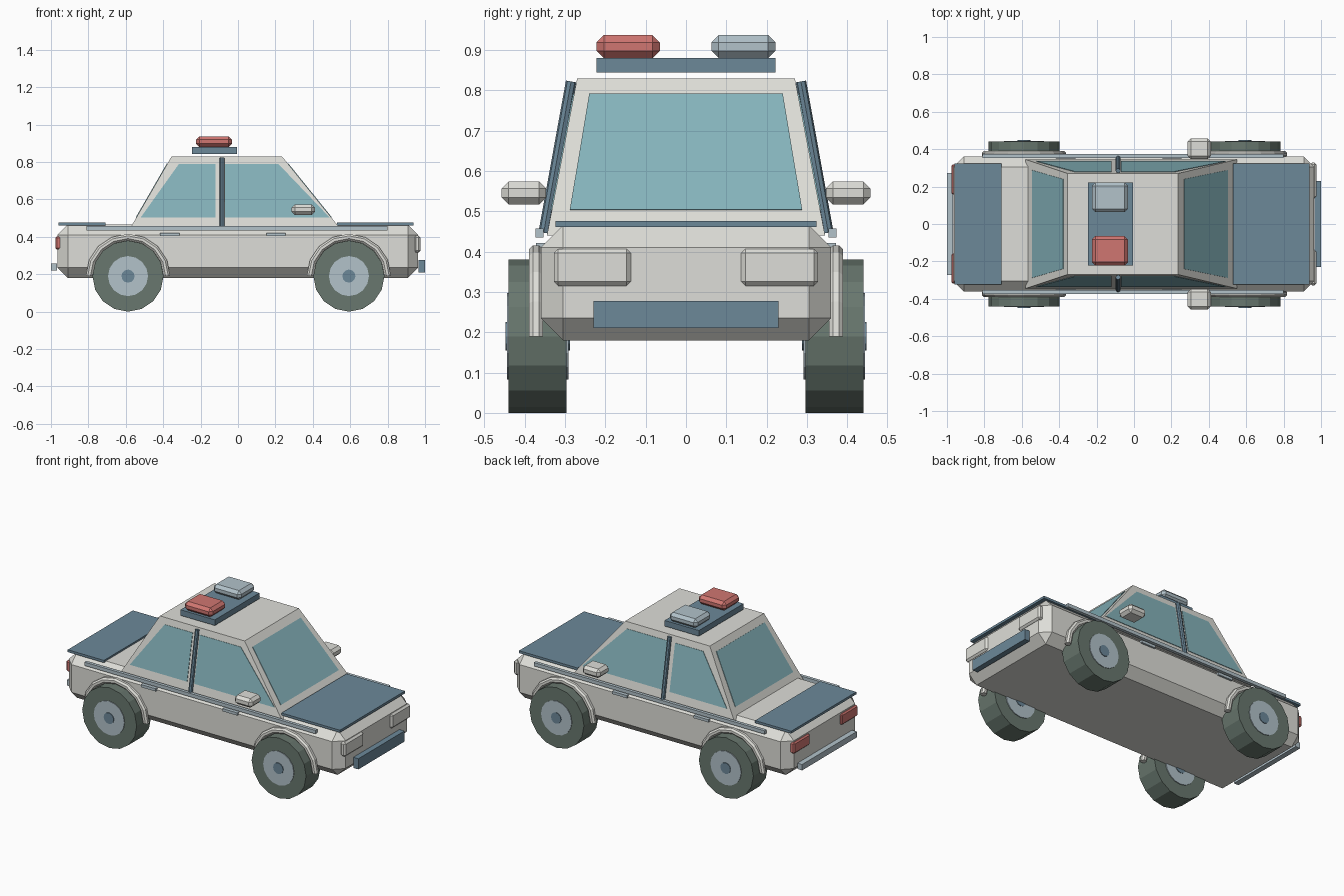
import bpy, bmesh, math
from mathutils import Vector, Matrix

if "Cube" in bpy.data.objects:
    bpy.data.objects.remove(bpy.data.objects["Cube"])


def material(name, r, g, b):
    lin = lambda c: ((c / 255 + 0.055) / 1.055) ** 2.4
    m = bpy.data.materials.new(name)
    m.diffuse_color = (lin(r), lin(g), lin(b), 1)
    m.use_nodes = True
    m.node_tree.nodes["Principled BSDF"].inputs["Base Color"].default_value = m.diffuse_color
    return m


WHITE = material("warm white", 222, 222, 216)
BLUE = material("slate blue", 108, 136, 153)
PALE = material("pale blue grey", 178, 194, 202)
GLASS = material("teal glass", 134, 180, 188)
RED = material("signal red", 208, 118, 113)
RUBBER = material("tyre rubber", 104, 119, 110)


def finish(name, bm, mat):
    bmesh.ops.recalc_face_normals(bm, faces=bm.faces[:])
    me = bpy.data.meshes.new(name)
    bm.to_mesh(me)
    bm.free()
    me.materials.append(mat)
    ob = bpy.data.objects.new(name, me)
    bpy.context.collection.objects.link(ob)
    return ob


def box(name, x, y, z, mat, bevel=0):
    """Box from (min, max) ranges, with optional chamfered edges."""
    bm = bmesh.new()
    bmesh.ops.create_cube(bm, size=1)
    for v in bm.verts:
        v.co = [r[0] if c < 0 else r[1] for c, r in zip(v.co, (x, y, z))]
    if bevel:
        bmesh.ops.bevel(bm, geom=bm.edges[:], offset=bevel, segments=1,
                        affect='EDGES', profile=0.5)
    return finish(name, bm, mat)


def rod(name, a, b, radius, sides, mat):
    """Straight low-poly cylinder between two points."""
    a, b = Vector(a), Vector(b)
    rot = Vector((0, 0, 1)).rotation_difference(b - a).to_matrix().to_4x4()
    bm = bmesh.new()
    bmesh.ops.create_cone(bm, cap_ends=True, segments=sides, radius1=radius,
                          radius2=radius, depth=(b - a).length,
                          matrix=Matrix.Translation((a + b) / 2) @ rot)
    return finish(name, bm, mat)


def plate(name, pts, mat, half=0.003):
    """Thin plate straddling a flat outline."""
    pts = [Vector(p) for p in pts]
    n = (pts[1] - pts[0]).cross(pts[2] - pts[0]).normalized() * half
    bm = bmesh.new()
    lo = [bm.verts.new(p - n) for p in pts]
    hi = [bm.verts.new(p + n) for p in pts]
    bm.faces.new(lo)
    bm.faces.new(hi)
    for i in range(len(pts)):
        j = (i + 1) % len(pts)
        bm.faces.new((lo[i], lo[j], hi[j], hi[i]))
    return finish(name, bm, mat)


def arch(name, cx, cy, cz, major, minor, mat):
    """Half ring over a wheel with an octagonal section."""
    bm = bmesh.new()
    rings = []
    for i in range(9):
        a = math.pi * i / 8
        ring = []
        for k in range(8):
            t = math.tau * (k + 0.5) / 8
            r = major + minor * math.cos(t)
            ring.append(bm.verts.new((cx + r * math.cos(a), cy + minor * math.sin(t),
                                      cz + r * math.sin(a))))
        rings.append(ring)
    for p, q in zip(rings, rings[1:]):
        for k in range(8):
            bm.faces.new((p[k], p[(k + 1) % 8], q[(k + 1) % 8], q[k]))
    bm.faces.new(rings[0])
    bm.faces.new(rings[-1])
    return finish(name, bm, mat)


# lower body
box("body", (-0.965, 0.963), (-0.36, 0.36), (0.18, 0.465), WHITE, 0.055)

# cabin: sloped on all four sides
Z0, Z1 = 0.44, 0.83
cabin = box("cabin", (-0.58, 0.55), (-0.345, 0.345), (Z0, Z1), WHITE)
for v in cabin.data.vertices:
    if v.co.z > 0.6:
        v.co.x = -0.355 if v.co.x < 0 else 0.235
        v.co.y = math.copysign(0.27, v.co.y)


def slope(bottom, top, z):
    return bottom + (top - bottom) * (z - Z0) / (Z1 - Z0)


# windscreen and rear window
LOW, HIGH = 0.503, 0.79
for name, b, t in (("windscreen", 0.55, 0.235), ("rear_window", -0.58, -0.355)):
    xl, xh = slope(b, t, LOW), slope(b, t, HIGH)
    plate(name, [(xl, -0.288, LOW), (xl, 0.288, LOW),
                 (xh, 0.24, HIGH), (xh, -0.24, HIGH)], GLASS)

for s, side in ((-1, "right"), (1, "left")):
    # side windows and the post between them
    yl, yh = s * slope(0.345, 0.27, LOW), s * slope(0.345, 0.27, HIGH)
    for name, a, b, c, d in (("rear_side_window", -0.52, -0.12, -0.12, -0.315),
                             ("front_side_window", -0.07, 0.49, 0.215, -0.07)):
        plate(f"{name}_{side}", [(a, yl, LOW), (b, yl, LOW),
                                 (c, yh, HIGH), (d, yh, HIGH)], GLASS)
    rod(f"door_post_{side}", (-0.085, s * 0.353, 0.447), (-0.085, s * 0.285, 0.822),
        0.013, 8, BLUE)

    # side trim, door handles and mirror
    def span(a, b):
        return sorted((s * a, s * b))
    box(f"side_trim_{side}", (-0.81, 0.8), span(0.353, 0.373), (0.435, 0.457), PALE)
    for i, x in enumerate((-0.365, 0.203)):
        box(f"door_handle_{side}_{i}", (x - 0.051, x + 0.051), span(0.35, 0.372),
            (0.404, 0.421), PALE)
    box(f"mirror_{side}", (0.287, 0.411), span(0.347, 0.457), (0.517, 0.574), WHITE, 0.017)

    # head lamps and tail lamps
    box(f"head_lamp_{side}", (0.94, 0.976), span(0.137, 0.328), (0.315, 0.407), WHITE, 0.011)
    box(f"tail_lamp_{side}", (-0.977, -0.94), span(0.157, 0.318), (0.332, 0.402), RED, 0.008)

    # wheels with hub discs, axle caps and arches
    for end, x in (("rear", -0.588), ("front", 0.593)):
        tag = f"{end}_{side}"
        for part, y0, y1, r, n, mat in (("tyre", 0.297, 0.44, 0.19, 16, RUBBER),
                                        ("hub", 0.292, 0.444, 0.107, 16, PALE),
                                        ("axle_cap", 0.288, 0.448, 0.035, 12, BLUE)):
            rod(f"{part}_{tag}", (x, s * y0, 0.19), (x, s * y1, 0.19), r, n, mat)
        arch(f"wheel_arch_{tag}", x, s * 0.372, 0.19, 0.208, 0.019, WHITE)

# bonnet and boot panels
box("bonnet", (0.53, 0.937), (-0.324, 0.324), (0.461, 0.476), BLUE)
box("boot_lid", (-0.96, -0.708), (-0.324, 0.324), (0.461, 0.476), BLUE)

# bumpers
box("front_bumper", (0.965, 1.0), (-0.23, 0.23), (0.21, 0.277), BLUE)
box("rear_bumper", (-1.0, -0.967), (-0.272, 0.272), (0.22, 0.257), PALE)

# roof light bar
box("light_bar", (-0.245, -0.006), (-0.222, 0.222), (0.844, 0.88), BLUE)
box("red_beacon", (-0.225, -0.032), (-0.222, -0.065), (0.88, 0.937), RED, 0.018)
box("pale_beacon", (-0.225, -0.032), (0.063, 0.222), (0.88, 0.937), PALE, 0.018)
